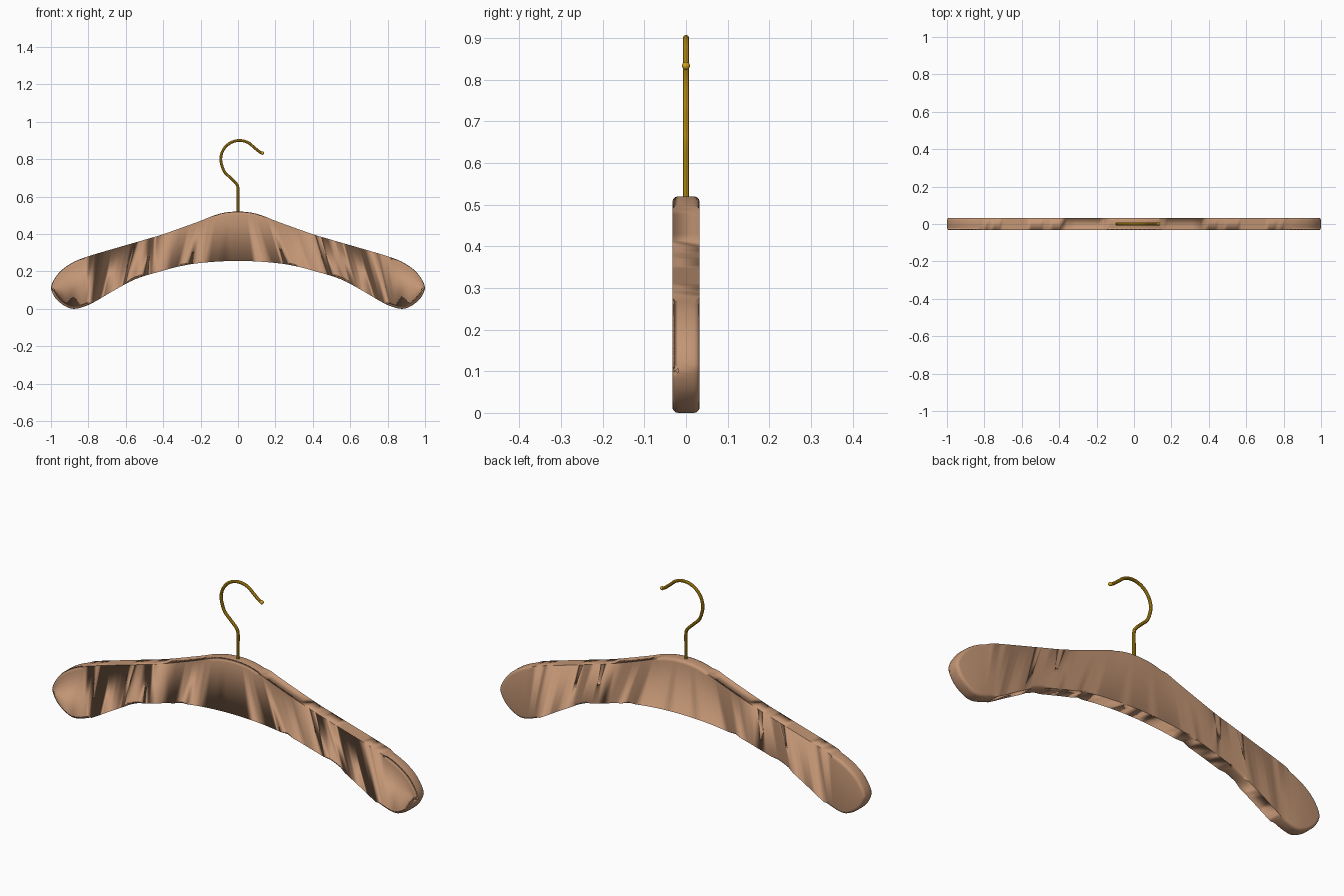
import bpy, bmesh, math
from mathutils import Vector

if "Cube" in bpy.data.objects:
    bpy.data.objects.remove(bpy.data.objects["Cube"])


def material(name, rgb):
    m = bpy.data.materials.new(name)
    m.diffuse_color = (*rgb, 1)
    m.use_nodes = True
    m.node_tree.nodes["Principled BSDF"].inputs["Base Color"].default_value = m.diffuse_color
    return m


wood = material("light_wood", (0.54, 0.30, 0.175))
brass = material("brass", (0.65, 0.36, 0.01))


def catmull(pts, steps):
    """Smooth path through the inner points (first and last are guides)."""
    p = [Vector(q) for q in pts]
    out = []
    for i in range(1, len(p) - 2):
        a, b, c, d = p[i - 1:i + 3]
        for s in range(steps):
            t = s / steps
            out.append(0.5 * (2 * b + (c - a) * t + (2 * a - 5 * b + 4 * c - d) * t * t
                              + (3 * b - a - 3 * c + d) * t ** 3))
    out.append(p[-2])
    return out


# Right half of the outline: upper and lower rails meeting at the tip
upper = [(-.10, .51), (0, .52), (.10, .508), (.22, .463), (.40, .399), (.60, .34),
         (.79, .284), (.875, .252), (.945, .205), (.987, .15), (1, .107), (.99, .08)]
lower = [(-.15, .25), (0, .256), (.15, .25), (.29, .232), (.43, .196), (.55, .158),
         (.66, .10), (.76, .041), (.82, .013), (.88, 0), (1, .107), (1, .15)]
# extra shoulder points round the bottom of the paddle
lower[10:10] = [(.93, .018), (.975, .056)]
upper[5:5] = [(.50, .369)]
upper[7:7] = [(.70, .311)]
up, lo = catmull(upper, 4), catmull(lower, 4)

# Wooden body: quad ladder between rails, extruded, rim rounded
T = 0.033
bm = bmesh.new()


def row(points, y):
    left = [bm.verts.new((-p.x, y, p.y)) for p in reversed(points[1:])]
    return left + [bm.verts.new((p.x, y, p.y)) for p in points]


def ladder(y):
    a = row(up, y)
    b = row(lo[:-1], y)
    b = [a[0]] + b + [a[-1]]
    for i in range(len(a) - 1):
        quad = []
        for v in (a[i], a[i + 1], b[i + 1], b[i]):
            if v not in quad:
                quad.append(v)
        bm.faces.new(quad)
    return a + b[-2:0:-1]


front, back = ladder(-T), ladder(T)
n = len(front)
rim = []
for i in range(n):
    j = (i + 1) % n
    bm.faces.new((front[i], front[j], back[j], back[i]))
    rim += [bm.edges.get((front[i], front[j])), bm.edges.get((back[i], back[j]))]
bmesh.ops.bevel(bm, geom=rim, offset=0.014, segments=3, profile=0.5, affect='EDGES')
bmesh.ops.recalc_face_normals(bm, faces=bm.faces)
for f in bm.faces:
    f.smooth = True
me = bpy.data.meshes.new("hanger_body")
bm.to_mesh(me)
bm.free()
me.materials.append(wood)
body = bpy.data.objects.new("hanger_body", me)
bpy.context.collection.objects.link(body)

# Hook wire: stem, bend, round arc and flicked end
cx, cz, r = 0.008, 0.80, 0.10
path = [(0, .44), (0, .50), (0, .58), (0, .645), (-.010, .670), (-.042, .702), (-.072, .732)]
path += [(cx + r * math.cos(math.radians(a)), cz + r * math.sin(math.radians(a)))
         for a in range(200, 20, -20)]
path += [(.116, .839), (.130, .833), (.135, .832)]
pts = catmull(path, 5)
cu = bpy.data.curves.new("hook", 'CURVE')
cu.dimensions = '3D'
cu.bevel_depth = 0.0075
cu.bevel_resolution = 3
cu.use_fill_caps = True
sp = cu.splines.new('POLY')
sp.points.add(len(pts) - 1)
for q, p in zip(sp.points, pts):
    q.co = (p.x, 0, p.y, 1)
cu.materials.append(brass)
hook = bpy.data.objects.new("hook", cu)
bpy.context.collection.objects.link(hook)
bpy.context.view_layer.objects.active = hook
hook.select_set(True)
bpy.ops.object.convert(target='MESH')
bpy.ops.object.shade_smooth_by_angle()

# Small rounded tip on the wire
bpy.ops.mesh.primitive_uv_sphere_add(segments=16, ring_count=10, radius=0.0095,
                                     location=(.130, 0, .833))
tip = bpy.context.object
tip.name = "hook_tip"
tip.data.materials.append(brass)
bpy.ops.object.shade_smooth()
